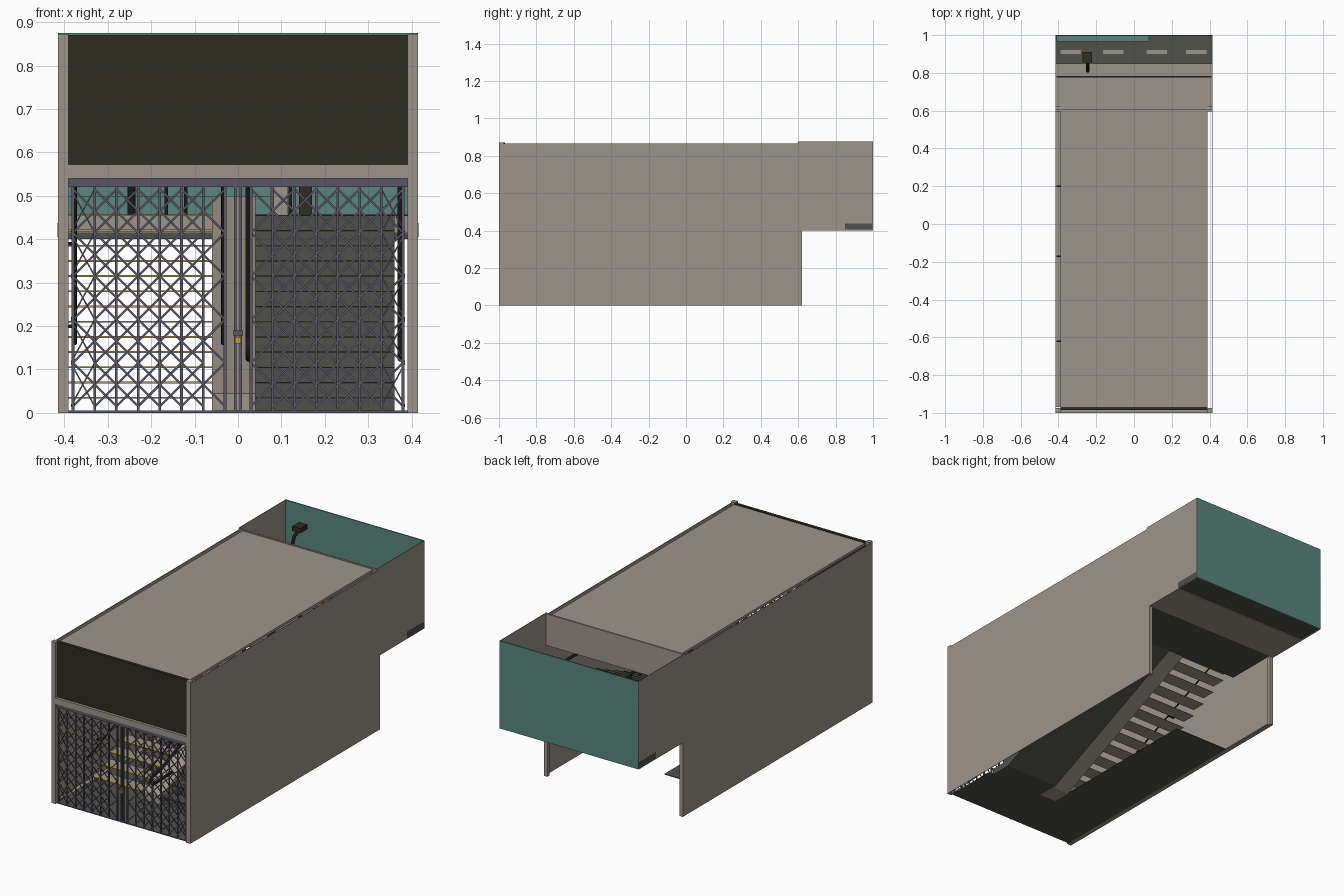
import bpy, bmesh
from mathutils import Vector

if "Cube" in bpy.data.objects:
    bpy.data.objects.remove(bpy.data.objects["Cube"], do_unlink=True)


def material(name, r, g, b):
    m = bpy.data.materials.new(name)
    m.use_nodes = True
    m.diffuse_color = (r, g, b, 1)
    bsdf = next(n for n in m.node_tree.nodes if n.type == 'BSDF_PRINCIPLED')
    bsdf.inputs["Base Color"].default_value = (r, g, b, 1)
    return m


tan = material("warm concrete", .34, .30, .26)
grey = material("dark grey stone", .08, .08, .073)
sign = material("sign black olive", .026, .026, .016)
teal = material("teal panel", .105, .245, .21)
steel = material("violet grey steel", .10, .095, .13)
black = material("black rubber", .01, .01, .009)
yellow = material("safety yellow", .50, .36, .04)


def finish(bm, name, mat):
    bmesh.ops.recalc_face_normals(bm, faces=bm.faces)
    me = bpy.data.meshes.new(name)
    bm.to_mesh(me)
    bm.free()
    me.materials.append(mat)
    ob = bpy.data.objects.new(name, me)
    bpy.context.collection.objects.link(ob)
    return ob


def add_prism(bm, pts, push):
    """Extrude a flat outline of 3D points along a vector."""
    f = bm.faces.new([bm.verts.new(p) for p in pts])
    g = bmesh.ops.extrude_face_region(bm, geom=[f])["geom"]
    bmesh.ops.translate(bm, vec=push, verts=[v for v in g if isinstance(v, bmesh.types.BMVert)])


def boxes(name, mat, items):
    """Each item is x0, x1, y0, y1, z0, z1."""
    bm = bmesh.new()
    for x0, x1, y0, y1, z0, z1 in items:
        add_prism(bm, [(x0, y0, z0), (x1, y0, z0), (x1, y1, z0), (x0, y1, z0)], Vector((0, 0, z1 - z0)))
    return finish(bm, name, mat)


def side_prism(name, mat, yz, x0, x1):
    bm = bmesh.new()
    add_prism(bm, [(x0, y, z) for y, z in yz], Vector((x1 - x0, 0, 0)))
    return finish(bm, name, mat)


def tube(name, mat, pts, radius):
    cu = bpy.data.curves.new(name, 'CURVE')
    cu.dimensions = '3D'
    cu.bevel_depth = radius
    cu.bevel_resolution = 2
    cu.use_fill_caps = True
    sp = cu.splines.new('POLY')
    sp.points.add(len(pts) - 1)
    for p, co in zip(sp.points, pts):
        p.co = (*co, 1)
    cu.materials.append(mat)
    ob = bpy.data.objects.new(name, cu)
    bpy.context.collection.objects.link(ob)


W, IN = .415, .39           # outer and inner half width
FOOT, HEAD, TOP = -.70, .33, .455   # stair run and landing height
STEPS = 13
RUN, RISE = (HEAD - FOOT) / STEPS, TOP / STEPS

# Side walls, thin sheets stepped up at the back
outline = [(-.98, 0), (.62, 0), (.62, .4), (1, .4), (1, .875), (.6, .875), (.6, .865), (-.98, .865)]
for side, s in (("left", 1), ("right", -1)):
    side_prism(side + "_wall", tan, outline, s * W, s * (W - .003))

# Front pillars, rear jambs, beam and sign
boxes("front_pillars", tan, [(s * IN, s * W, -1, -.975, 0, .872) for s in (-1, 1)])
boxes("rear_jambs", tan, [(s * .395, s * W, .6, .62, 0, .4) for s in (-1, 1)])
boxes("front_beam", tan, [(-IN, IN, -1, -.97, .54, .572)])
boxes("sign_panel", sign, [(-IN, IN, -.985, -.968, .572, .87)])

# Roof and its back header
boxes("roof", tan, [(-IN, IN, -.968, .6, .852, .866)])
boxes("roof_header", tan, [(-W, W, .595, .605, .7, .87)])
boxes("right_ledge", tan, [(-W, -IN, -.97, .6, 0, .006)])

# Floor: entry hall and the part under the stairs
boxes("hall_floor", grey, [(-IN, IN, -.985, FOOT, 0, .004), (-IN, -.06, FOOT, .27, 0, .004)])

# Upper landing and back platform
boxes("landing", tan, [(-IN, IN, HEAD, .62, .415, TOP), (-W, W, .62, .85, .4, TOP)])
boxes("landing_underside", grey, [(-IN, IN, HEAD, .62, .4, .415)])
boxes("landing_drain", black, [(-W + .004, W - .004, .775, .784, TOP, TOP + .002)])
boxes("back_platform", grey, [(-W - .001, W + .001, .85, .995, .405, .437)])
boxes("platform_dashes", tan, [(x - .055, x + .055, .9, .92, .437, .44) for x in (-.335, -.11, .12, .33)])
boxes("back_wall", teal, [(-W, W, .994, 1, .402, .875)])
boxes("back_ledge", teal, [(-W + .004, .08, .965, .994, .437, .5)])

# Open stairs with yellow nosings
treads, nosings = [], []
for i in range(STEPS):
    y, z = FOOT + i * RUN, (i + 1) * RISE
    treads.append((-IN, -.06, y, y + RUN, z - .002, z))
    nosings.append((-IN, -.06, y - .002, y + .014, z, z + .002))
boxes("stair_treads", tan, treads)
boxes("stair_nosings", yellow, nosings)

# Sloped divider between stairs and escalator
side_prism("divider", tan, [(-.72, 0), (-.6, 0), (.4, .44), (.4, .5), (.33, .5), (-.72, .045)], -.06, .04)

# Escalator body with stepped top
profile = [(FOOT, 0)]
for i in range(STEPS):
    y, z = FOOT + i * RUN, (i + 1) * RISE
    profile += [(y, z), (y + RUN, z)]
profile += [(HEAD, .4), (FOOT + .12, 0)]
side_prism("escalator", grey, profile, .04, .36)
boxes("escalator_grooves", sign, [(.04, .36, FOOT + i * RUN - .001, FOOT + i * RUN + .004,
                                  (i + 1) * RISE - .002, (i + 1) * RISE + .001) for i in range(STEPS)])

# Escalator handrail loops and slim stair rails
for side, x in (("inner", .025), ("outer", .375)):
    tube(side + "_escalator_handrail", black,
         [(x, FOOT + .1, .13), (x, FOOT - .06, .125), (x, FOOT - .085, .145), (x, FOOT - .07, .17),
          (x, FOOT, .18), (x, HEAD, .585), (x, .48, .585), (x, .5, .56), (x, .48, .53)], .008)
for side, x in (("wall", -.375), ("centre", -.035)):
    tube(side + "_stair_rail", black,
         [(x, FOOT - .05, .16), (x, FOOT, .17), (x, HEAD, .6), (x, .45, .6)], .004)
boxes("rail_brackets", black, [(-.41, -.375, y - .004, y + .004, z - .004, z + .004)
                              for y, z in ((-.62, .2), (-.17, .39), (.2, .545))])

# Landing posts and cabinet
boxes("landing_posts", black, [(x - .004, x + .004, .5, .508, TOP, .6) for x in (-.165, -.12, .12)])
boxes("landing_cabinet", sign, [(.14, .17, .5, .54, TOP, .6)])
boxes("landing_panel", tan, [(.075, .115, .55, .56, TOP, .6)])

# Lamp on a bent pole
tube("lamp_pole", black, [(-.245, .81, TOP), (-.245, .81, .74), (-.245, .83, .785), (-.245, .87, .805)], .009)
boxes("lamp_head", sign, [(-.272, -.222, .85, .91, .8, .825)])

# Folding gate: rails, uprights and crossed slats
boxes("gate_rails", steel, [(-IN, IN, -.995, -.975, .52, .54), (-IN, IN, -.99, -.978, 0, .006)])
columns = [s * (.03 + .05 * i) for s in (-1, 1) for i in range(8)]
boxes("gate_uprights", steel, [(x - .003, x + .003, -.989, -.983, 0, .52) for x in columns]
      + [(s * .003, s * .009, -.992, -.98, 0, .52) for s in (-1, 1)])
bm = bmesh.new()
half = Vector((0, 0, .0035))
for s in (-1, 1):
    for i in range(7):
        for row in range(5):
            for flip in (0, 1):
                xa = s * (.03 + .05 * i)
                xb = s * min(.03 + .05 * (i + 2), .385)
                if flip:
                    xa, xb = xb, xa
                a = Vector((xa, -.992 + .012 * flip, .015 + .1 * row))
                b = Vector((xb, a.y, a.z + .1))
                add_prism(bm, [a - half, b - half, b + half, a + half], Vector((0, .003, 0)))
finish(bm, "gate_slats", steel)

# Gate lock
boxes("lock_plate", steel, [(-.012, .012, -.997, -.98, .178, .19)])
boxes("padlock", yellow, [(-.007, .007, -.998, -.988, .16, .175)])
